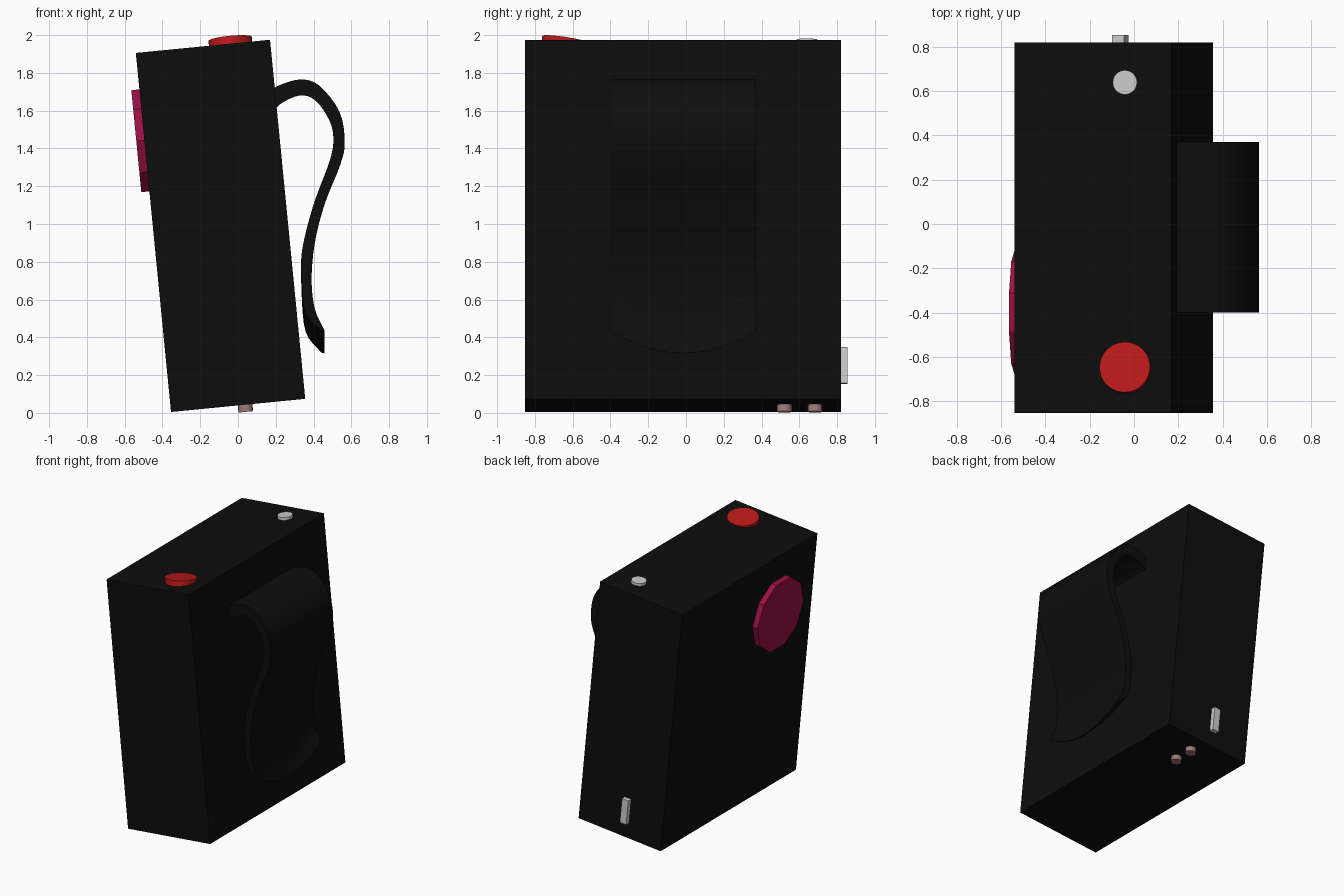
import bpy, bmesh, math
from mathutils import Matrix, Vector

if "Cube" in bpy.data.objects:
    bpy.data.objects.remove(bpy.data.objects["Cube"])

# Leaning frame shared by the case and everything mounted on it
LEAN = Matrix.Translation((-0.0925, 0, 0.99)) @ Matrix.Rotation(math.radians(-5.6), 4, 'Y')
W, H = 0.357, 0.955


def material(name, rgb):
    m = bpy.data.materials.new(name)
    m.diffuse_color = (*rgb, 1)
    m.use_nodes = True
    m.node_tree.nodes["Principled BSDF"].inputs["Base Color"].default_value = m.diffuse_color
    return m


BLACK = material("black", (0.004, 0.004, 0.004))
RED = material("red", (0.5, 0.01, 0.01))
CRIMSON = material("crimson", (0.33, 0.005, 0.06))
COPPER = material("copper", (0.35, 0.2, 0.19))


def finish(name, bm, mat=None, smooth=False):
    bmesh.ops.recalc_face_normals(bm, faces=bm.faces)
    me = bpy.data.meshes.new(name)
    bm.to_mesh(me)
    bm.free()
    ob = bpy.data.objects.new(name, me)
    bpy.context.collection.objects.link(ob)
    if mat:
        me.materials.append(mat)
    if smooth:
        bpy.ops.object.select_all(action='DESELECT')
        ob.select_set(True)
        bpy.context.view_layer.objects.active = ob
        bpy.ops.object.shade_smooth_by_angle(angle=math.radians(35))
    return ob


def box(name, loc, size, mat=None):
    bm = bmesh.new()
    bmesh.ops.create_cube(bm, size=1, matrix=LEAN @ Matrix.Translation(loc) @ Matrix.Diagonal((*size, 1)))
    finish(name, bm, mat)


def disc(name, loc, r, depth, sides, mat=None, rot=Matrix(), smooth=True):
    bm = bmesh.new()
    bmesh.ops.create_cone(bm, cap_ends=True, segments=sides, radius1=r, radius2=r, depth=depth,
                          matrix=LEAN @ Matrix.Translation(loc) @ rot)
    finish(name, bm, mat, smooth)


def spline(pts, steps=4):
    p = [Vector(q) for q in pts]
    p = [2 * p[0] - p[1]] + p + [2 * p[-1] - p[-2]]
    out = []
    for a, b, c, d in zip(p, p[1:], p[2:], p[3:]):
        for i in range(steps):
            t = i / steps
            out.append(0.5 * (2 * b + (c - a) * t + (2 * a - 5 * b + 4 * c - d) * t * t
                              + (3 * b - a - 3 * c + d) * t ** 3))
    return out + [p[-2]]


# Case
box("case", (0, -0.0165, 0), (2 * W, 1.673, 2 * H), BLACK)

# Top buttons: the red one is pressed at an angle
disc("red_button", (0.147, -0.65, H + 0.001), 0.115, 0.05, 32, RED, Matrix.Rotation(math.radians(-8), 4, 'X'))
disc("small_button", (0.147, 0.64, H + 0.005), 0.055, 0.034, 32)

# Ten-sided badge on the left face
disc("side_badge", (-W - 0.011, -0.4, 0.49), 0.285, 0.064, 10, CRIMSON,
     Matrix.Rotation(math.radians(-90), 4, 'Y'), False)

# Rear tab and bottom contacts
box("rear_tab", (-0.042, 0.83, -0.739), (0.055, 0.05, 0.193))
for i, y in enumerate((0.522, 0.683)):
    disc(f"bottom_contact_{i + 1}", (0.037, y, -H - 0.01), 0.039, 0.056, 16, COPPER)

# Belt clip: curved strip swept across y, with a rounded lower edge
outer = spline([(0.17, 1.70), (0.215, 1.733), (0.33, 1.765), (0.43, 1.733), (0.537, 1.595), (0.565, 1.436),
                (0.542, 1.315), (0.458, 1.103), (0.405, 0.89), (0.389, 0.68), (0.405, 0.468), (0.458, 0.315)])
inner = spline([(0.18, 1.57), (0.22, 1.632), (0.325, 1.68), (0.41, 1.654), (0.484, 1.548), (0.505, 1.447),
                (0.484, 1.33), (0.40, 1.103), (0.341, 0.865), (0.336, 0.653), (0.358, 0.43), (0.44, 0.32)])
bm = bmesh.new()
slices, n = [], len(outer)
for k in range(17):
    s = k / 8 - 1
    rise = 0.12 * s * s
    ring = []
    for x, z in outer + inner[::-1]:
        if z < 0.9:
            z += rise * (0.9 - z) / 0.585
        ring.append(bm.verts.new((x, -0.015 + 0.385 * s, z)))
    slices.append(ring)
for a, b in zip(slices, slices[1:]):
    for i in range(2 * n):
        j = (i + 1) % (2 * n)
        bm.faces.new((a[i], a[j], b[j], b[i]))
for ring in (slices[0], slices[-1]):
    for i in range(n - 1):
        bm.faces.new((ring[i], ring[i + 1], ring[-i - 2], ring[-i - 1]))
finish("belt_clip", bm, BLACK, True)
